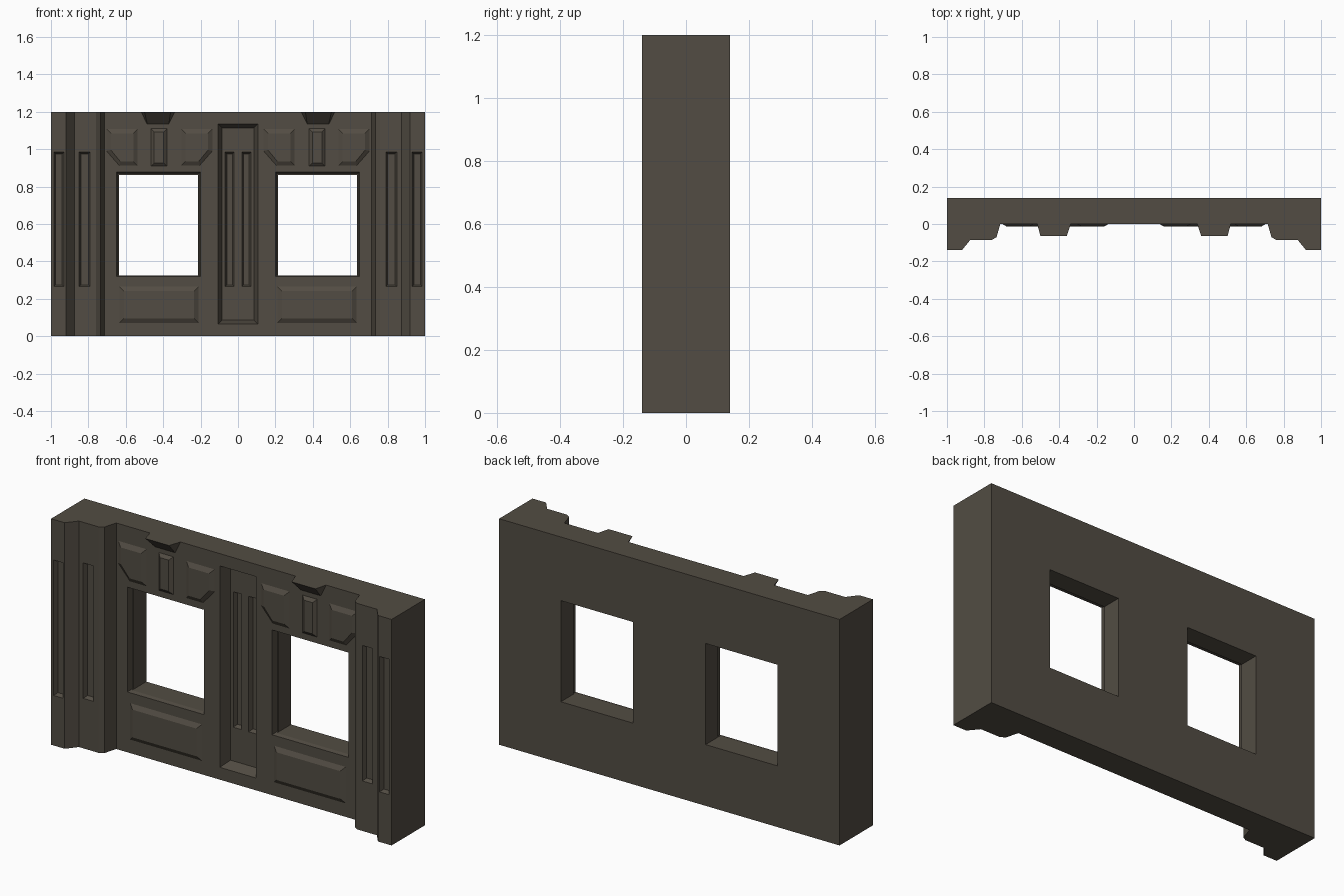
import bpy
import bmesh

if "Cube" in bpy.data.objects:
    bpy.data.objects.remove(bpy.data.objects["Cube"], do_unlink=True)

stone = bpy.data.materials.new("dark brown stone")
stone.use_nodes = True
COLOR = (0.085, 0.073, 0.056, 1)
stone.diffuse_color = COLOR
stone.node_tree.nodes["Principled BSDF"].inputs["Base Color"].default_value = COLOR


def loft(name, ring_a, ring_b):
    """Closed solid between two rings of 3D points."""
    bm = bmesh.new()
    a = [bm.verts.new(p) for p in ring_a]
    b = [bm.verts.new(p) for p in ring_b]
    bm.faces.new(a)
    bm.faces.new(b[::-1])
    n = len(a)
    for i in range(n):
        j = (i + 1) % n
        bm.faces.new((a[i], b[i], b[j], a[j]))
    bmesh.ops.recalc_face_normals(bm, faces=bm.faces)
    mesh = bpy.data.meshes.new(name)
    bm.to_mesh(mesh)
    bm.free()
    mesh.materials.append(stone)
    obj = bpy.data.objects.new(name, mesh)
    bpy.context.collection.objects.link(obj)
    return obj


def tapered(name, outline, y_wide, y_narrow, bevel):
    """Panel or cutter whose x-z outline shrinks by bevel along y."""
    xs, zs = zip(*outline)
    cx, cz = (min(xs) + max(xs)) / 2, (min(zs) + max(zs)) / 2
    fx = 1 - 2 * bevel / (max(xs) - min(xs))
    fz = 1 - 2 * bevel / (max(zs) - min(zs))
    wide = [(x, y_wide, z) for x, z in outline]
    narrow = [(cx + (x - cx) * fx, y_narrow, cz + (z - cz) * fz) for x, z in outline]
    return loft(name, wide, narrow)


def rect(x0, x1, z0, z1):
    return [(x0, z0), (x1, z0), (x1, z1), (x0, z1)]


def mirrored(outline, side):
    return [(side * x, z) for x, z in outline]


# Wall body with stepped side columns, extruded upward from its plan
half = [(0.715, 0), (0.735, -0.07), (0.76, -0.085), (0.875, -0.085),
        (0.92, -0.14), (1, -0.14), (1, 0.14)]
plan = half + [(-x, y) for x, y in reversed(half)]
wall = loft("wall", [(x, y, 0) for x, y in plan], [(x, y, 1.2) for x, y in plan])

# Cutters: central niche, windows and narrow slots
cutters = [tapered("niche_cutter", rect(-0.107, 0.107, 0.065, 1.135), -0.001, 0.06, 0.021)]
for side in (-1, 1):
    cutters.append(tapered("window_cutter", mirrored(rect(0.213, 0.637, 0.325, 0.862), side),
                           -0.2, 0.2, 0))
    cutters.append(tapered("window_rim_cutter", mirrored(rect(0.2, 0.65, 0.32, 0.877), side),
                           -0.001, 0.035, 0.008))
    for x0, x1, y in ((0.02, 0.07, 0.06), (0.79, 0.85, -0.085), (0.93, 0.985, -0.14)):
        cutters.append(tapered("slot_cutter", mirrored(rect(x0, x1, 0.265, 0.985), side),
                               y - 0.001, y + 0.022, 0.01))
for cutter in cutters:
    cutter.hide_render = True
    mod = wall.modifiers.new(cutter.name, "BOOLEAN")
    mod.operation = "DIFFERENCE"
    mod.solver = "EXACT"
    mod.object = cutter

# Bake the cuts and discard the cutters
bpy.context.view_layer.update()
carved = bpy.data.meshes.new_from_object(
    wall.evaluated_get(bpy.context.evaluated_depsgraph_get()))
wall.modifiers.clear()
wall.data = carved
for cutter in cutters:
    bpy.data.objects.remove(cutter, do_unlink=True)

BACK, FRONT = 0.004, -0.014
for side, label in ((-1, "right"), (1, "left")):
    # Raised panel under each window
    tapered(label + "_lower_panel", mirrored(rect(0.205, 0.64, 0.065, 0.272), side),
            BACK, FRONT, 0.03)

    # Three raised panels above each window, outer ones with a clipped corner
    inner = [(0.13, 1.115), (0.13, 0.99), (0.205, 0.905), (0.31, 0.905), (0.31, 1.115)]
    outer = [(0.84 - x, z) for x, z in inner]
    tapered(label + "_upper_panel_inner", mirrored(inner, side), BACK, FRONT, 0.03)
    tapered(label + "_upper_panel_middle", mirrored(rect(0.375, 0.47, 0.905, 1.115), side),
            BACK, FRONT, 0.022)
    tapered(label + "_upper_panel_outer", mirrored(outer, side), BACK, FRONT, 0.03)

    # Sloped bracket at the top edge
    top = [(0.335, 0.01), (0.36, -0.065), (0.5, -0.065), (0.52, 0.01)]
    foot = [(0.365, 0.01), (0.37, -0.001), (0.485, -0.001), (0.49, 0.01)]
    loft(label + "_bracket", [(side * x, y, 1.2) for x, y in top],
         [(side * x, y, 1.135) for x, y in foot])
